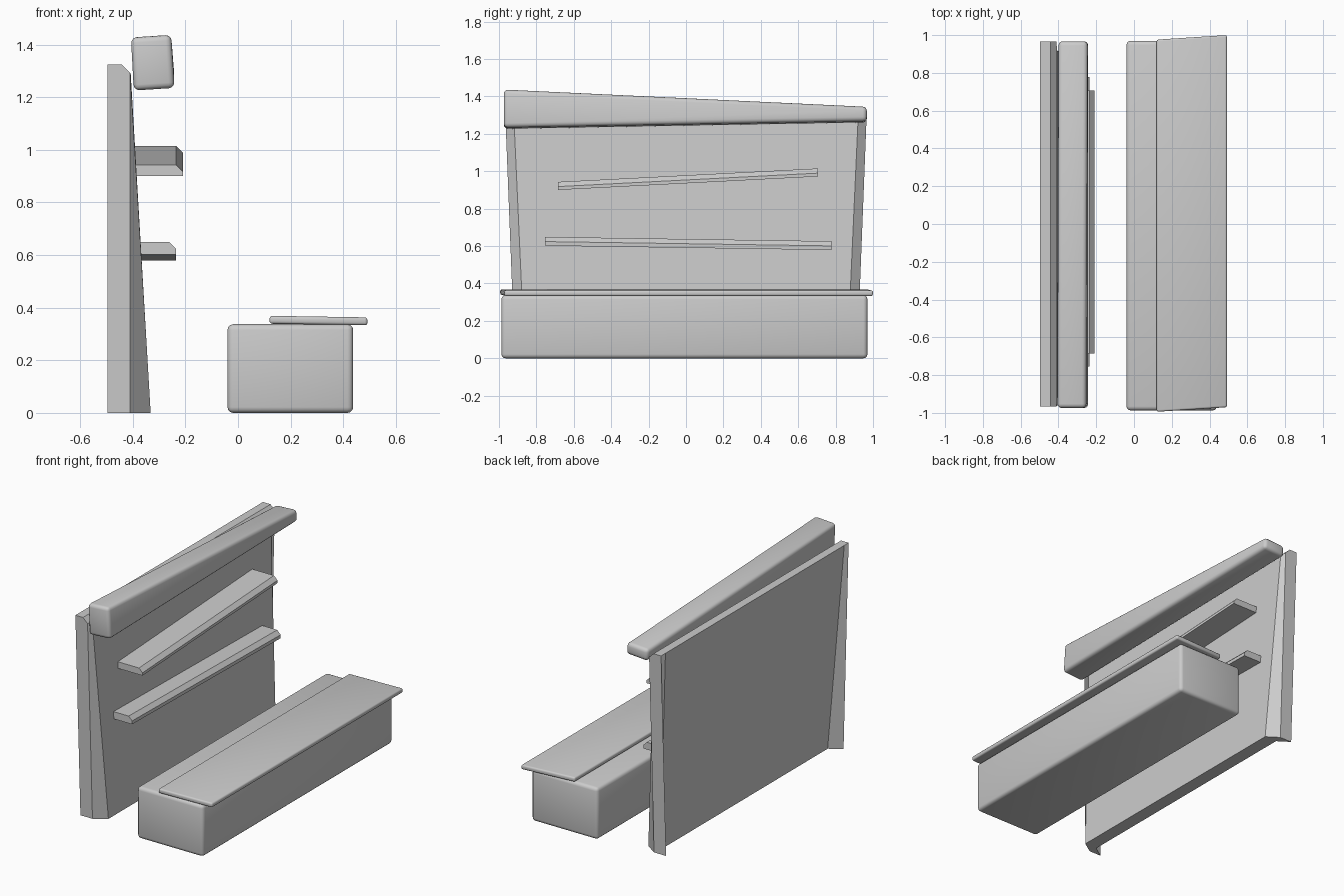
import bpy, bmesh

if "Cube" in bpy.data.objects:
    bpy.data.objects.remove(bpy.data.objects["Cube"])


def loft(name, start, end, bevel=0.0):
    """Solid skinned between two matching point loops, with optional rounded edges."""
    bm = bmesh.new()
    a = [bm.verts.new(p) for p in start]
    b = [bm.verts.new(p) for p in end]
    n = len(a)
    bm.faces.new(a)
    bm.faces.new(b)
    for i in range(n):
        j = (i + 1) % n
        bm.faces.new((a[i], a[j], b[j], b[i]))
    bmesh.ops.recalc_face_normals(bm, faces=bm.faces)
    mesh = bpy.data.meshes.new(name)
    bm.to_mesh(mesh)
    bm.free()
    ob = bpy.data.objects.new(name, mesh)
    bpy.context.collection.objects.link(ob)
    if bevel:
        mod = ob.modifiers.new("rounded_edges", 'BEVEL')
        mod.width = bevel
        mod.segments = 3
        mod.limit_method = 'NONE'
        bpy.ops.object.select_all(action='DESELECT')
        ob.select_set(True)
        bpy.context.view_layer.objects.active = ob
        bpy.ops.object.modifier_apply(modifier=mod.name)
        bpy.ops.object.shade_smooth_by_angle(angle=0.6)
    return ob


def along_y(profile, y):
    return [(x, y, z) for x, z in profile]


# Back wall: folded sheet whose middle leans forward towards the floor
def wall_section(edge, fold, lean, z_back, z_front):
    back, front = -0.497, -0.41
    return [(back, -edge, z_back), (back + lean, -fold, z_back),
            (back + lean, fold, z_back), (back, edge, z_back),
            (front, edge, z_front), (front + lean, fold, z_front),
            (front + lean, -fold, z_front), (front, -edge, z_front)]


def wall():
    # floor loop, top loop with a chamfered front edge
    low = wall_section(0.915, 0.862, 0.078, 0, 0)
    high = wall_section(0.967, 0.922, 0, 1.325, 1.325)
    ob = loft("back_wall", low, high)
    bm = bmesh.new()
    bm.from_mesh(ob.data)
    bmesh.ops.bisect_plane(bm, geom=bm.verts[:] + bm.edges[:] + bm.faces[:],
                           plane_co=(-0.442, 0, 1.325), plane_no=(1, 0, 1),
                           clear_outer=True)
    bmesh.ops.holes_fill(bm, edges=[e for e in bm.edges if e.is_boundary], sides=0)
    bmesh.ops.recalc_face_normals(bm, faces=bm.faces)
    bm.to_mesh(ob.data)
    bm.free()


wall()


# Shelves: slanted planks with a chamfered front top edge
def shelf(name, back, front, y0, z0, y1, z1, thick):
    def profile(z):
        return [(back, z), (front, z), (front, z + thick - 0.025),
                (front - 0.025, z + thick), (back, z + thick)]
    loft(name, along_y(profile(z0), y0), along_y(profile(z1), y1))


shelf("upper_shelf", -0.42, -0.21, -0.685, 0.90, 0.707, 0.972, 0.043)
shelf("lower_shelf", -0.40, -0.236, -0.755, 0.602, 0.777, 0.579, 0.047)

# Header beam: tilted, tapering towards the rear end
loft("header_beam",
     along_y([(-0.396, 1.225), (-0.241, 1.235), (-0.254, 1.438), (-0.407, 1.428)], -0.974),
     along_y([(-0.396, 1.259), (-0.241, 1.269), (-0.247, 1.346), (-0.401, 1.336)], 0.967),
     bevel=0.022)

# Counter body
box = [(-0.04, 0), (0.438, 0), (0.438, 0.337), (-0.04, 0.337)]
loft("counter_body", along_y(box, -0.987), along_y(box, 0.97), bevel=0.022)

# Counter top: slightly skewed and tilted slab
loft("counter_top",
     [(0.12, -0.994, 0.339), (0.492, -0.97, 0.333), (0.492, -0.97, 0.363), (0.12, -0.994, 0.369)],
     [(0.12, 0.976, 0.339), (0.492, 1.0, 0.333), (0.492, 1.0, 0.363), (0.12, 0.976, 0.369)],
     bevel=0.01)
